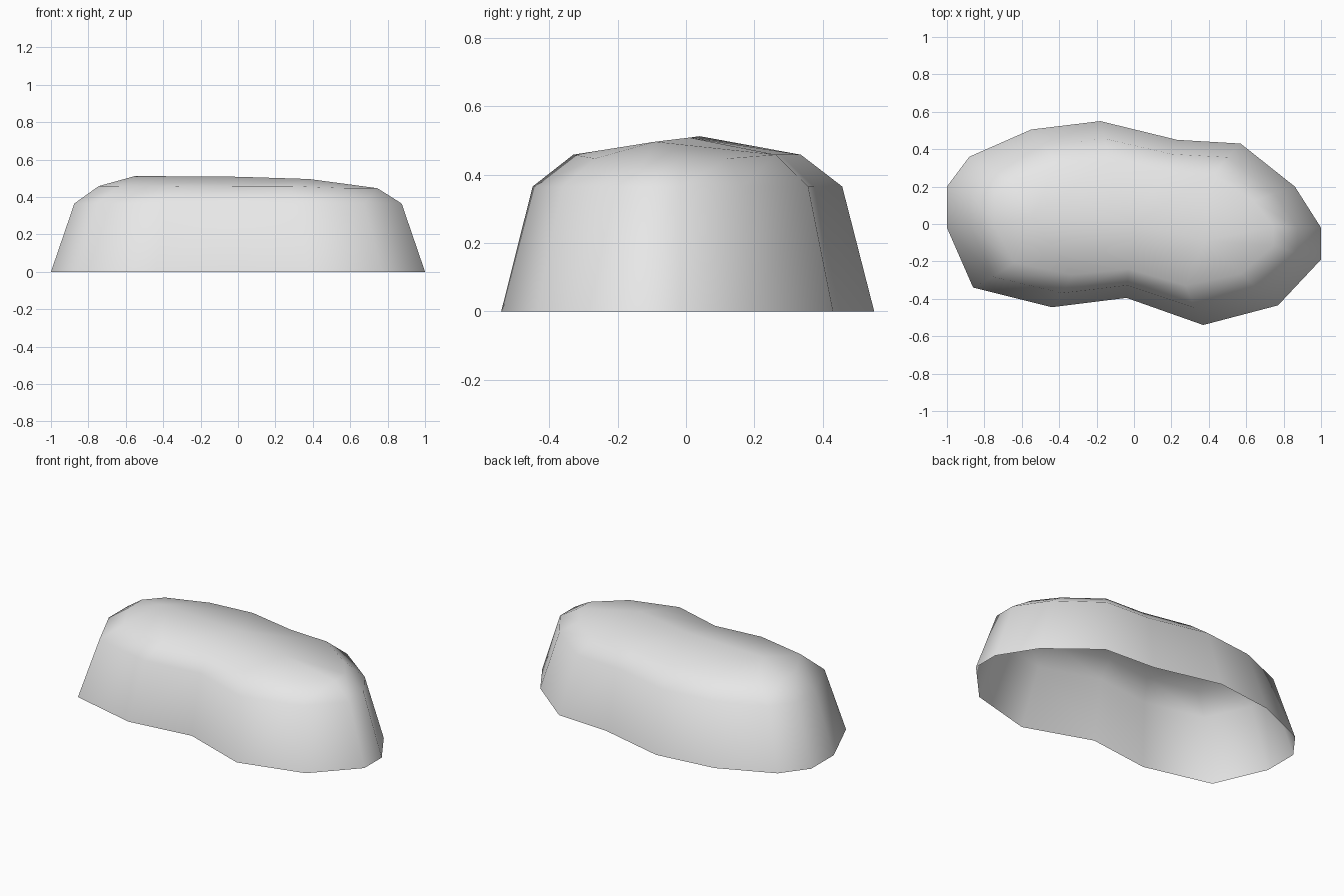
import bpy
import bmesh

# Remove the default cube if present
cube = bpy.data.objects.get("Cube")
if cube:
    bpy.data.objects.remove(cube, do_unlink=True)

# Material
grey = bpy.data.materials.new("light_grey")
grey.use_nodes = True
grey.diffuse_color = (0.8, 0.8, 0.8, 1)
grey.node_tree.nodes["Principled BSDF"].inputs["Base Color"].default_value = (0.8, 0.8, 0.8, 1)

# Footprint of the shell, counter-clockwise
outline = [(1, -.02), (.86, .2), (.57, .43), (.23, .45), (-.18, .55),
           (-.55, .505), (-.88, .36), (-1, .2), (-1, -.02), (-.86, -.34),
           (-.44, -.445), (-.04, -.395), (.37, -.54), (.77, -.435), (1, -.19)]
# Crest line along the top
crest = [(-.55, .04, .512), (0, .01, .508), (.38, -.09, .496)]


def ring(bm, sx, sy, height):
    return [bm.verts.new((x * sx, y * sy, height(x))) for x, y in outline]


def shoulder_height(x):
    return .447 if x > .7 else .458


bm = bmesh.new()
# Wall, bevelled edge and shoulder rings
rings = [ring(bm, 1, 1, lambda x: 0),
         ring(bm, .875, .83, lambda x: .365),
         ring(bm, .745, .61, shoulder_height)]

# Each shoulder vertex meets the nearest crest point
crest_verts = [bm.verts.new(p) for p in crest]
rings.append([min(crest_verts, key=lambda c: abs(c.co.x - v.co.x)) for v in rings[-1]])

# Skin neighbouring rings, leaving the underside open
count = len(outline)
for lower, upper in zip(rings, rings[1:]):
    for i in range(count):
        j = (i + 1) % count
        corners = [lower[i], lower[j], upper[j], upper[i]]
        bm.faces.new(list(dict.fromkeys(corners)))

for face in bm.faces:
    face.smooth = True

mesh = bpy.data.meshes.new("shell_body")
bm.to_mesh(mesh)
bm.free()
mesh.materials.append(grey)
shell = bpy.data.objects.new("shell_body", mesh)
bpy.context.collection.objects.link(shell)
